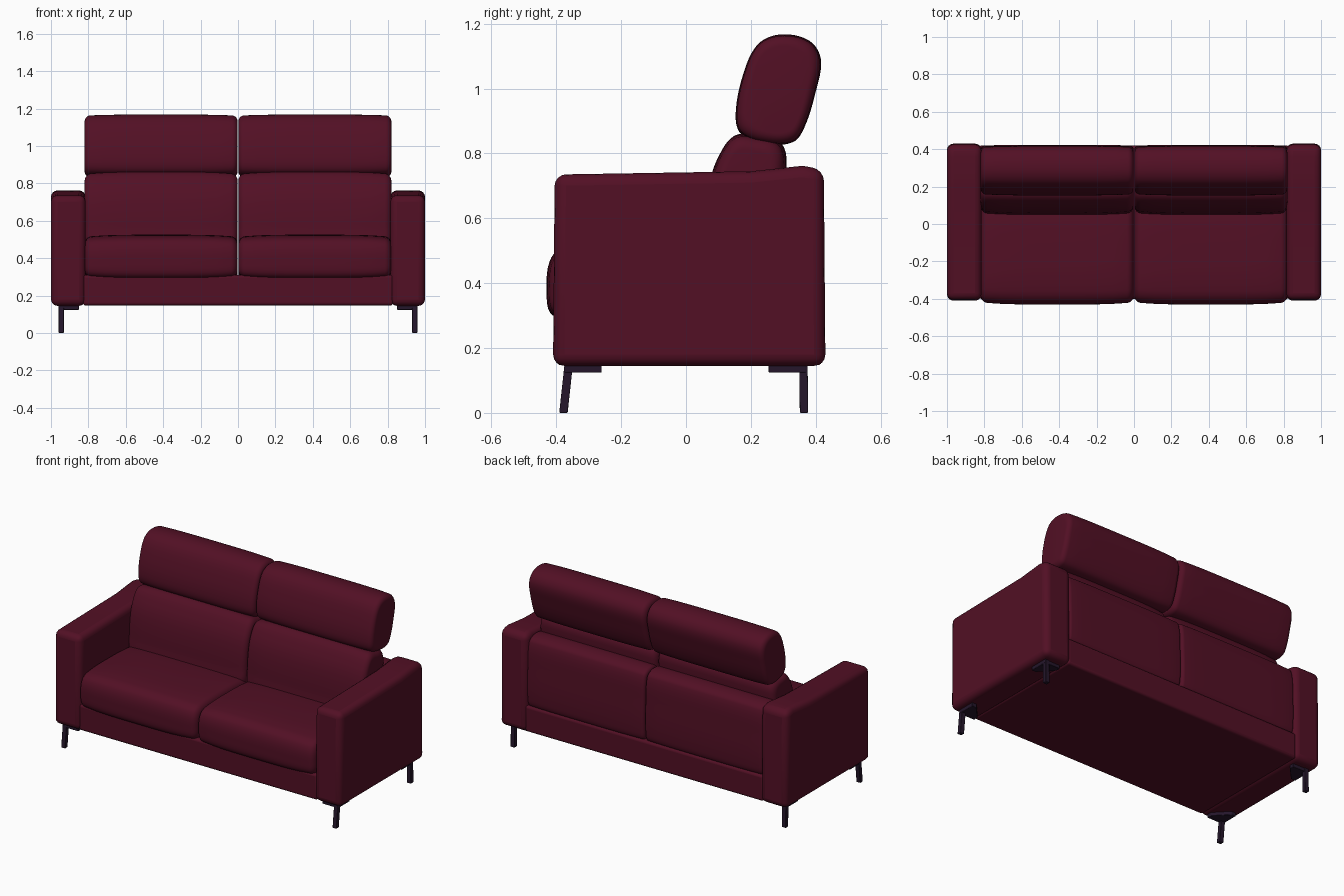
import bpy, bmesh, math
from mathutils import Vector
from mathutils.geometry import interpolate_bezier

cube = bpy.data.objects.get("Cube")
if cube:
    bpy.data.objects.remove(cube, do_unlink=True)


def material(name, color):
    m = bpy.data.materials.new(name)
    m.use_nodes = True
    m.diffuse_color = color
    node = next(n for n in m.node_tree.nodes if n.type == 'BSDF_PRINCIPLED')
    node.inputs["Base Color"].default_value = color
    node.inputs["Roughness"].default_value = 0.7
    return m


burgundy = material("burgundy leather", (0.085, 0.005, 0.018, 1))
dark = material("dark metal", (0.018, 0.008, 0.024, 1))


def finish(name, bm, mat, bevel=0, segments=4):
    bmesh.ops.recalc_face_normals(bm, faces=bm.faces)
    mesh = bpy.data.meshes.new(name)
    bm.to_mesh(mesh)
    bm.free()
    mesh.materials.append(mat)
    ob = bpy.data.objects.new(name, mesh)
    bpy.context.collection.objects.link(ob)
    if bevel:
        mod = ob.modifiers.new("Rounded edges", 'BEVEL')
        mod.width, mod.segments = bevel, segments
        mod.limit_method, mod.angle_limit = 'ANGLE', math.radians(25)
    bpy.ops.object.select_all(action='DESELECT')
    ob.select_set(True)
    bpy.context.view_layer.objects.active = ob
    bpy.ops.object.shade_smooth_by_angle(angle=math.radians(40))
    return ob


def skin(bm, rings):
    """Join matching rings of points and cap both ends."""
    rings = [[bm.verts.new(p) for p in r] for r in rings]
    n = len(rings[0])
    for a, b in zip(rings, rings[1:]):
        for i in range(n):
            j = (i + 1) % n
            bm.faces.new((a[i], a[j], b[j], b[i]))
    bm.faces.new(rings[0])
    bm.faces.new(rings[-1])


def panel(name, profile, x0, x1, bevel):
    """Extrude a (y, z) side profile along x."""
    bm = bmesh.new()
    skin(bm, [[(x, y, z) for y, z in profile] for x in (x0, x1)])
    return finish(name, bm, burgundy, bevel)


def smooth_loop(points, steps=6):
    """Rounded closed curve through a few (y, z) points."""
    pts = [Vector((0, y, z)) for y, z in points]
    n, out = len(pts), []
    for i in range(n):
        p0, p1, p2, p3 = (pts[(i + k) % n] for k in (-1, 0, 1, 2))
        reach = (p2 - p1).length / 3
        h1 = p1 + (p2 - p0).normalized() * reach
        h2 = p2 - (p3 - p1).normalized() * reach
        out += interpolate_bezier(p1, h1, h2, p2, steps + 1)[:-1]
    return out


def cushion(name, points, x0, x1, edge=0.035, crown=0.012):
    """Loft a soft profile along x with rounded ends and a slight crown."""
    loop = smooth_loop(points)
    ys, zs = [p.y for p in loop], [p.z for p in loop]
    cy, cz = (min(ys) + max(ys)) / 2, (min(zs) + max(zs)) / 2
    hy, hz = max(ys) - cy, max(zs) - cz
    arc = [(edge * (1 - math.cos(a)), edge * (1 - math.sin(a)))
           for a in (math.pi / 2 * i / 6 for i in range(7))]
    width = x1 - x0
    stations = [(x0 + d, s) for d, s in arc]
    stations += [(x0 + edge + (width - 2 * edge) * i / 10, 0) for i in range(1, 10)]
    stations += [(x1 - d, s) for d, s in reversed(arc)]
    rings = []
    for x, inset in stations:
        t = 2 * (x - x0) / width - 1
        inset += crown * t ** 4
        rings.append([(x, cy + (p.y - cy) * (1 - inset / hy),
                       cz + (p.z - cz) * (1 - inset / hz)) for p in loop])
    bm = bmesh.new()
    skin(bm, rings)
    return finish(name, bm, burgundy)


# Side profiles, given as (y, z)
arm = [(-0.41, 0.145), (-0.405, 0.735), (0.2, 0.745), (0.36, 0.762),
       (0.425, 0.75), (0.43, 0.145)]
rail = [(-0.4, 0.147), (-0.4, 0.31), (0.42, 0.31), (0.42, 0.147)]
seat = [(-0.41, 0.3), (-0.43, 0.38), (-0.415, 0.48), (-0.36, 0.515), (-0.15, 0.525),
        (0.1, 0.51), (0.17, 0.47), (0.17, 0.33), (0.1, 0.295), (-0.3, 0.293)]
back = [(0.06, 0.46), (0.055, 0.56), (0.07, 0.7), (0.1, 0.79), (0.15, 0.855), (0.22, 0.855),
        (0.29, 0.835), (0.31, 0.78), (0.29, 0.6), (0.27, 0.45), (0.17, 0.42)]
head = [(0.17, 0.86), (0.153, 0.92), (0.175, 1.04), (0.22, 1.135), (0.29, 1.167),
        (0.38, 1.148), (0.416, 1.09), (0.4, 0.99), (0.365, 0.88), (0.33, 0.835), (0.25, 0.83)]
rear = [(0.25, 0.32), (0.25, 0.69), (0.29, 0.74), (0.36, 0.742), (0.405, 0.71),
        (0.42, 0.55), (0.42, 0.35), (0.4, 0.302), (0.3, 0.3)]

panel("base_rail", rail, -0.83, 0.83, 0.015)

for side, s in (("left", 1), ("right", -1)):
    # Upholstery on each half
    panel(side + "_arm", arm, *sorted((s * 0.815, s)), 0.035)
    span = sorted((s * 0.002, s * 0.82))
    cushion(side + "_seat_cushion", seat, *span)
    cushion(side + "_back_cushion", back, *span)
    cushion(side + "_headrest", head, *span, edge=0.03, crown=0.006)
    cushion(side + "_rear_panel", rear, *span, edge=0.02, crown=0.004)

    # Slim legs with triangular corner plates
    for end, e, y in (("front", -1, 0.375), ("rear", 1, 0.37)):
        bm = bmesh.new()
        foot = 0.378 if e < 0 else 0.364
        skin(bm, [[(s * (0.945 + dx * 0.014), e * (yy + dy * 0.013), z)
                   for dx, dy in ((-1, -1), (1, -1), (1, 1), (-1, 1))]
                  for yy, z in ((foot, 0), (0.362, 0.147))])
        finish(f"{end}_{side}_leg", bm, dark, 0.003, 2)
        bm = bmesh.new()
        outline = [(0.96, y), (0.85, y), (0.85, y - 0.03), (0.93, y - 0.115), (0.96, y - 0.115)]
        skin(bm, [[(s * px, e * py, z) for px, py in outline] for z in (0.124, 0.147)])
        finish(f"{end}_{side}_leg_plate", bm, dark, 0.003, 2)
